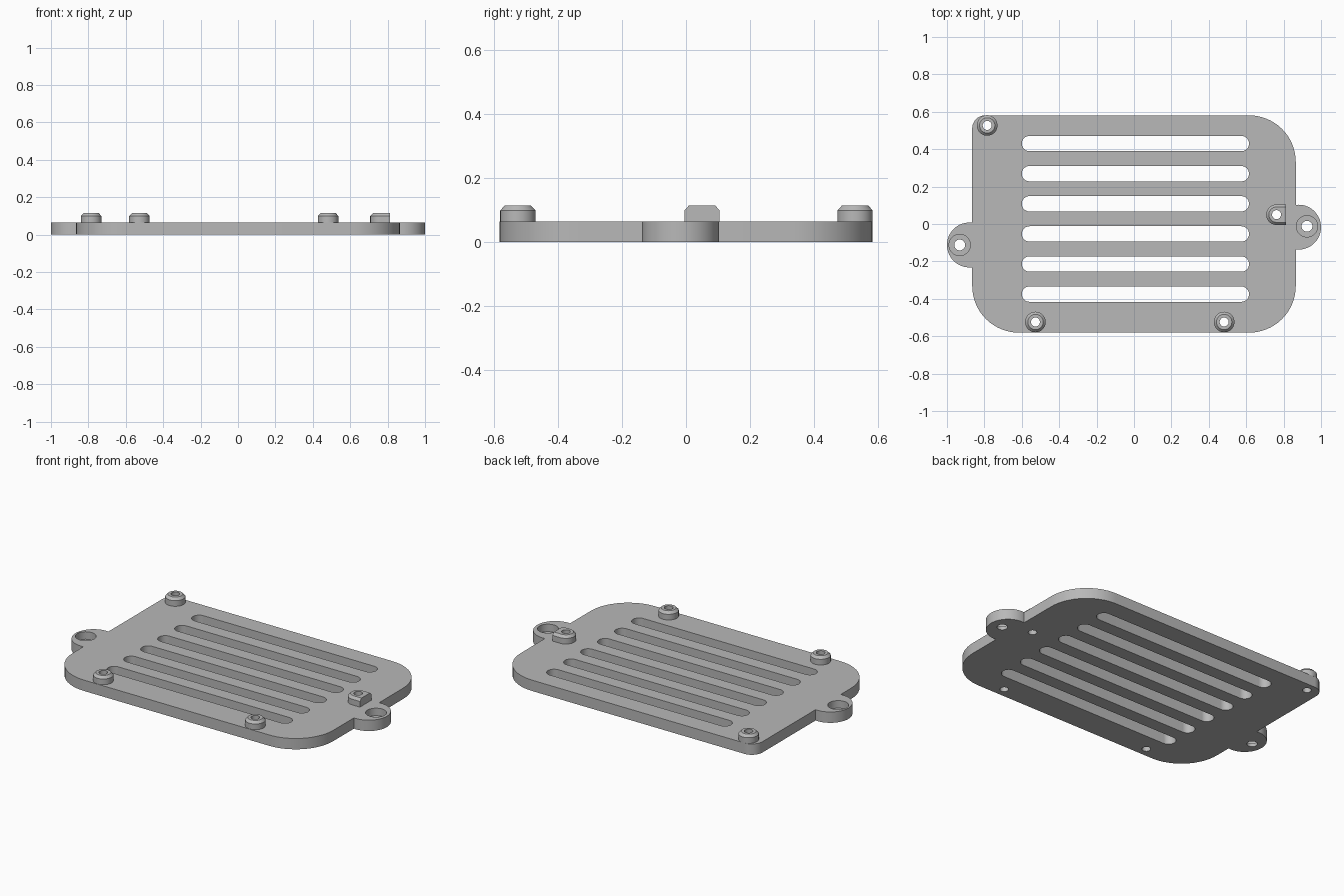
import bpy, bmesh
from math import cos, sin, radians

if "Cube" in bpy.data.objects:
    bpy.data.objects.remove(bpy.data.objects["Cube"], do_unlink=True)

T = 0.065          # plate thickness
TOP = 0.114        # top of the standoffs
HX, HY = 0.865, 0.581

grey = bpy.data.materials.new("plain grey")
grey.use_nodes = True
grey.diffuse_color = (0.48, 0.48, 0.48, 1)
grey.node_tree.nodes["Principled BSDF"].inputs["Base Color"].default_value = grey.diffuse_color


def arc(cx, cy, r, a0, a1, n=16):
    steps = [radians(a0 + (a1 - a0) * i / n) for i in range(n + 1)]
    return [(cx + r * cos(a), cy + r * sin(a)) for a in steps]


def circle(cx, cy, r, n=40):
    return arc(cx, cy, r, 0, 360, n)[:-1]


def loft(bm, layers):
    """Closed solid through outlines of equal point count at given heights."""
    rings = [[bm.verts.new((x, y, z)) for x, y in pts] for pts, z in layers]
    n = len(rings[0])
    for a, b in zip(rings, rings[1:]):
        for i in range(n):
            j = (i + 1) % n
            bm.faces.new((a[i], a[j], b[j], b[i]))
    bm.faces.new(rings[0][::-1])
    bm.faces.new(rings[-1])


def make(name, solids):
    bm = bmesh.new()
    for layers in solids:
        loft(bm, layers)
    bmesh.ops.recalc_face_normals(bm, faces=bm.faces)
    mesh = bpy.data.meshes.new(name)
    bm.to_mesh(mesh)
    bm.free()
    mesh.materials.append(grey)
    ob = bpy.data.objects.new(name, mesh)
    bpy.context.collection.objects.link(ob)
    return ob


def activate(ob):
    bpy.ops.object.select_all(action='DESELECT')
    ob.select_set(True)
    bpy.context.view_layer.objects.active = ob


def cut(ob, solids):
    cutter = make("cutter", solids)
    cutter.hide_render = True
    mod = ob.modifiers.new("cut", 'BOOLEAN')
    mod.operation, mod.solver, mod.object = 'DIFFERENCE', 'EXACT', cutter
    activate(ob)
    bpy.ops.object.modifier_apply(modifier=mod.name)
    bpy.data.objects.remove(cutter, do_unlink=True)
    bpy.ops.object.shade_smooth_by_angle(angle=radians(30))


def screw_hole(x, y):
    c = circle(x, y, 0.024)
    return [(c, -0.1), (c, 0.3)]


def slot(y):
    r = 0.041
    pts = arc(0.615 - r, y, r, -90, 90) + arc(-0.6 + r, y, r, 90, 270)
    return [(pts, -0.1), (pts, 0.3)]


def ear_hole(x, y):
    small, wide = circle(x, y, 0.029), circle(x, y, 0.057)
    return [(small, -0.1), (small, 0.02), (wide, 0.02), (wide, 0.3)]


# Base plate outline: rounded corners and a round mounting ear on each side
R = 0.25
outline = (arc(HX - R, -HY + R, R, -90, 0)
           + arc(0.88, -0.017, 0.12, -97, 97, 32)
           + arc(HX - R, HY - R, R, 0, 90)
           + arc(-HX + 0.07, HY - 0.07, 0.07, 90, 180)
           + arc(-0.88, -0.112, 0.12, 83, 277, 32)
           + arc(-HX + R, -HY + R, R, 180, 270))
round_posts = {"back_right_standoff": (-0.785, 0.527),
               "front_right_standoff": (-0.527, -0.524),
               "front_left_standoff": (0.482, -0.524)}
d_post = (0.762, 0.05)

plate = make("vented_plate", [[(outline, 0), (outline, T)]])
cut(plate, [slot(0.43 - 0.161 * i) for i in range(6)]
    + [screw_hole(*p) for p in [*round_posts.values(), d_post]]
    + [ear_hole(-0.932, -0.112), ear_hole(0.925, -0.012)])

# Round chamfered standoffs
for name, (x, y) in round_posts.items():
    wide, narrow = circle(x, y, 0.055), circle(x, y, 0.041)
    post = make(name, [[(wide, T), (wide, 0.099), (narrow, TOP)]])
    cut(post, [screw_hole(x, y)])


# D-shaped standoff with a flat end towards the ear
def d_shape(r):
    x, y = d_post
    return arc(x, y, r, 90, 270, 20) + [(0.813, y - r), (0.813, y + r)]


post = make("left_flat_standoff",
            [[(d_shape(0.055), T), (d_shape(0.055), 0.099), (d_shape(0.041), TOP)]])
cut(post, [screw_hole(*d_post)])
